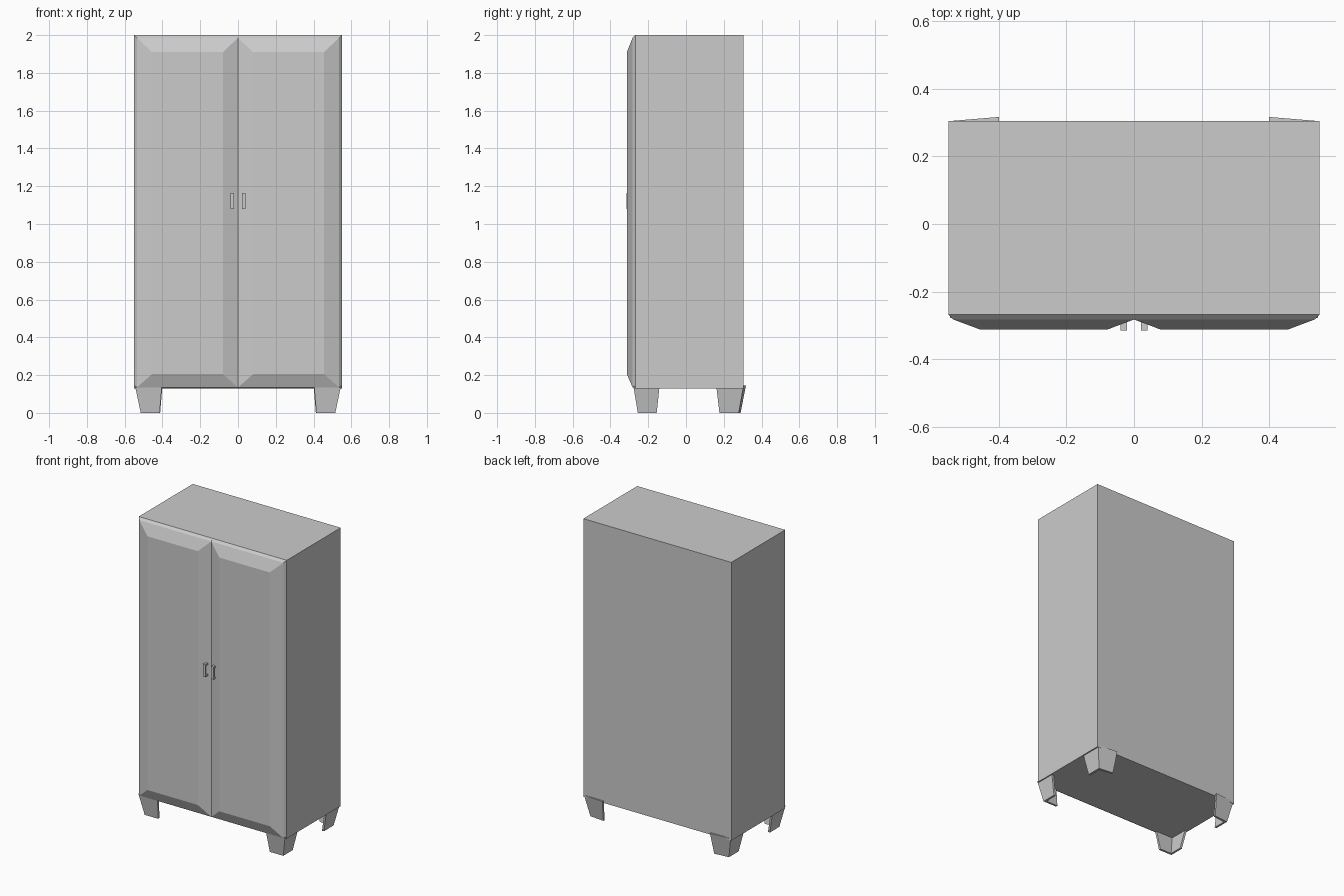
import bpy, bmesh

if "Cube" in bpy.data.objects:
    bpy.data.objects.remove(bpy.data.objects["Cube"])


def loft(name, rings):
    """Closed solid skinned through rings with equal point counts."""
    bm = bmesh.new()
    loops = [[bm.verts.new(p) for p in ring] for ring in rings]
    for a, b in zip(loops, loops[1:]):
        for i in range(len(a)):
            j = (i + 1) % len(a)
            bm.faces.new((a[i], a[j], b[j], b[i]))
    bm.faces.new(loops[0])
    bm.faces.new(loops[-1])
    bmesh.ops.recalc_face_normals(bm, faces=bm.faces)
    mesh = bpy.data.meshes.new(name)
    bm.to_mesh(mesh)
    bm.free()
    obj = bpy.data.objects.new(name, mesh)
    bpy.context.collection.objects.link(obj)
    return obj


def rect_xy(x0, x1, y0, y1, z):
    return [(x0, y0, z), (x1, y0, z), (x1, y1, z), (x0, y1, z)]


def rect_xz(x0, x1, z0, z1, y):
    return [(x0, y, z0), (x1, y, z0), (x1, y, z1), (x0, y, z1)]


def leg_ring(side, corner_x, corner_y, end_x, end_y, splay, z, t=0.014):
    """L-shaped section: one plate along x, one along y, meeting at the corner."""
    inward = 1 if end_y > corner_y else -1
    wall_y = corner_y - inward * splay
    pts = [(corner_x, corner_y), (corner_x, end_y), (corner_x - t, end_y),
           (corner_x - t, corner_y + inward * t),
           (end_x, wall_y + inward * t), (end_x, wall_y)]
    return [(side * x, y, z) for x, y in pts]


# Cabinet carcass
loft("cabinet_body", [rect_xy(-0.55, 0.55, -0.268, 0.305, 0.13),
                      rect_xy(-0.55, 0.55, -0.268, 0.305, 2.0)])

for side, label in ((-1, "left"), (1, "right")):
    # Door with a small outer chamfer and a wide raised-panel bevel
    loft(label + "_door", [
        rect_xz(side * 0.0005, side * 0.55, 0.13, 2.0, -0.268),
        rect_xz(side * 0.0005, side * 0.535, 0.135, 1.985, -0.283),
        rect_xz(side * 0.08, side * 0.455, 0.205, 1.91, -0.313)])

    # C-shaped pull handle extruded across x
    profile = [(-0.288, 1.08), (-0.315, 1.08), (-0.315, 1.165), (-0.288, 1.165),
               (-0.288, 1.153), (-0.308, 1.153), (-0.308, 1.092), (-0.288, 1.092)]
    loft(label + "_handle", [[(side * x, y, z) for y, z in profile]
                             for x in (0.021, 0.04)])

    # Tapered corner-bracket legs; the rear plates splay slightly backwards
    loft(label + "_front_leg", [
        leg_ring(side, 0.515, -0.255, 0.415, -0.155, 0, 0),
        leg_ring(side, 0.545, -0.279, 0.403, -0.14, 0, 0.142)])
    loft(label + "_back_leg", [
        leg_ring(side, 0.515, 0.279, 0.412, 0.177, 0.01, 0),
        leg_ring(side, 0.545, 0.305, 0.40, 0.16, 0.012, 0.144)])
